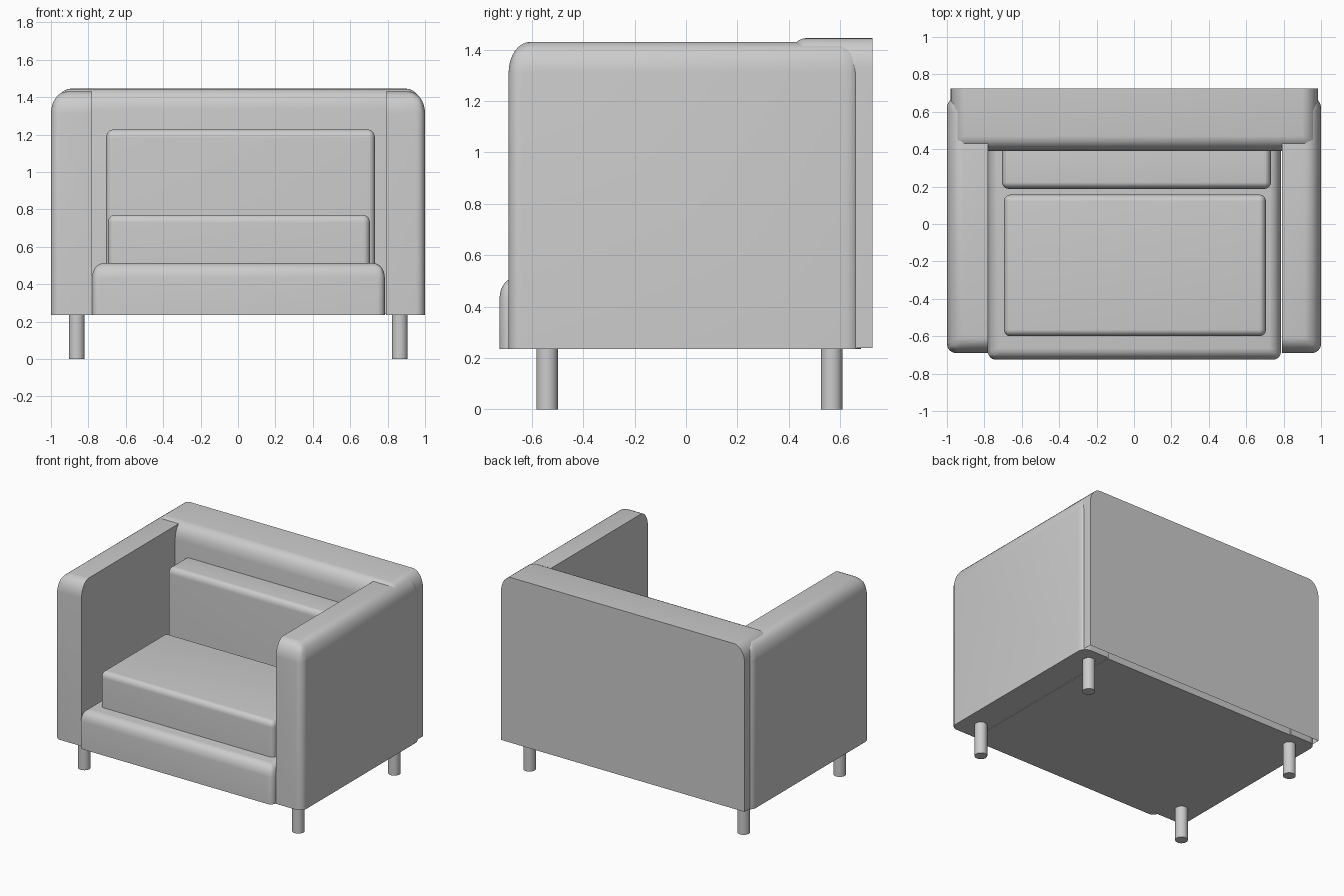
import bpy, bmesh
from mathutils import Vector

if "Cube" in bpy.data.objects:
    bpy.data.objects.remove(bpy.data.objects["Cube"])


def smooth(obj):
    bpy.ops.object.select_all(action='DESELECT')
    obj.select_set(True)
    bpy.context.view_layer.objects.active = obj
    for mod in list(obj.modifiers):
        bpy.ops.object.modifier_apply(modifier=mod.name)
    bpy.ops.object.shade_smooth_by_angle(angle=0.6)


def soft_box(name, lo, hi, radii, stretch=1.0, open_bottom=False):
    """Box from lo to hi; radii maps an edge direction such as (1, 0, 1) to its rounding.
    stretch makes the rounding taller than it is wide."""
    lo, hi = Vector(lo), Vector(hi)
    size, mid = hi - lo, (lo + hi) / 2
    bm = bmesh.new()
    bmesh.ops.create_cube(bm, size=2)
    weight = bm.edges.layers.float.new('bevel_weight_edge')
    for e in bm.edges:
        c = (e.verts[0].co + e.verts[1].co) / 2
        e[weight] = radii.get(tuple(round(v) for v in c), 0.0) / 0.2
    if open_bottom:
        bmesh.ops.delete(bm, geom=[f for f in bm.faces if f.normal.z < -0.5], context='FACES')
    for v in bm.verts:
        v.co = Vector((v.co.x * size.x / 2, v.co.y * size.y / 2, v.co.z * size.z / 2 / stretch))
    mesh = bpy.data.meshes.new(name)
    bm.to_mesh(mesh)
    bm.free()
    obj = bpy.data.objects.new(name, mesh)
    bpy.context.collection.objects.link(obj)
    obj.location, obj.scale = mid, (1, 1, stretch)
    bev = obj.modifiers.new('rounding', 'BEVEL')
    bev.limit_method = 'WEIGHT'
    bev.width, bev.segments = 0.2, 8
    bev.use_clamp_overlap = False
    smooth(obj)
    return obj


# Arms: rounded outside, sharp where they meet the seat
for side, name, x0, x1 in ((-1, 'left_arm', -1.0, -0.78), (1, 'right_arm', 0.79, 1.0)):
    soft_box(name, (x0, -0.69, 0.235), (x1, 0.68, 1.43),
             {(side, 0, 1): 0.085, (0, -1, 1): 0.085, (0, 1, 1): 0.085,
              (side, -1, 0): 0.05, (side, 1, 0): 0.06}, stretch=1.4)

# Back rest: flat rear, rounded top corners and front top edge, open underneath
soft_box('back_rest', (-0.98, 0.39, 0.24), (0.985, 0.725, 1.445),
         {(-1, 0, 1): 0.085, (1, 0, 1): 0.085, (0, -1, 1): 0.08,
          (-1, -1, 0): 0.05, (1, -1, 0): 0.05}, stretch=1.4, open_bottom=True)

# Seat base
soft_box('seat_base', (-0.78, -0.725, 0.235), (0.785, 0.67, 0.512),
         {(0, -1, 1): 0.06, (-1, 0, 1): 0.06, (1, 0, 1): 0.06,
          (-1, -1, 0): 0.04, (1, -1, 0): 0.04}, stretch=1.3)

# Loose cushions
rounded = {(0, -1, 1): 0.035, (0, 1, 1): 0.035, (-1, 0, 1): 0.035, (1, 0, 1): 0.035}
rounded.update({(x, y, 0): 0.035 for x in (-1, 1) for y in (-1, 1)})
soft_box('seat_cushion', (-0.695, -0.6, 0.51), (0.705, 0.157, 0.77), rounded, stretch=1.2)
soft_box('back_cushion', (-0.705, 0.188, 0.51), (0.732, 0.45, 1.226), rounded, stretch=1.3)

# Legs
for side, x in (('left', -0.862), ('right', 0.865)):
    for end, y in (('front', -0.54), ('back', 0.567)):
        bpy.ops.mesh.primitive_cylinder_add(vertices=32, radius=0.042, depth=0.24,
                                            location=(x, y, 0.12))
        leg = bpy.context.object
        leg.name = f'{end}_{side}_leg'
        smooth(leg)
